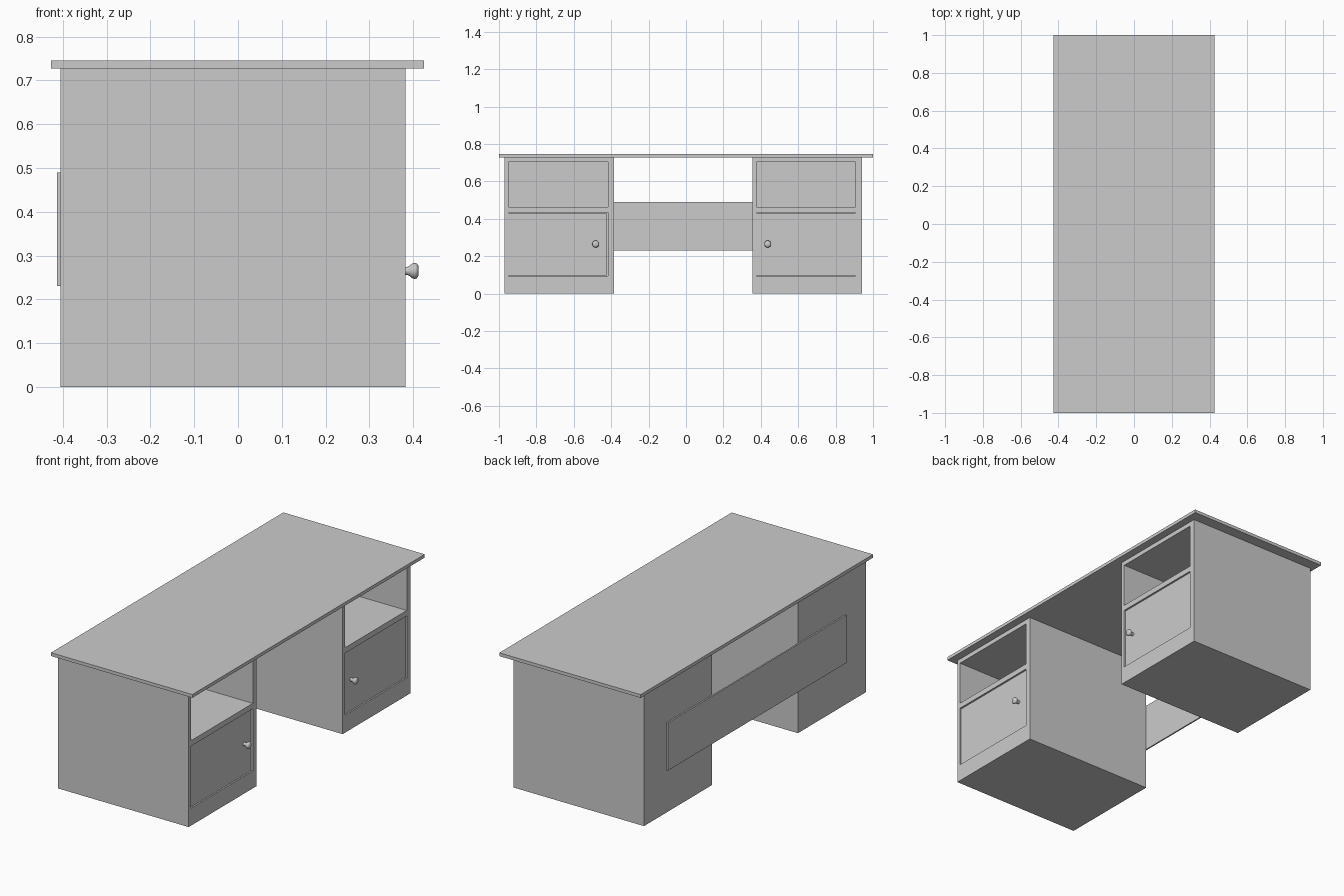
import bpy
import math

if "Cube" in bpy.data.objects:
    bpy.data.objects.remove(bpy.data.objects["Cube"])


def box(name, x, y, z):
    """Box from (min, max) ranges."""
    bpy.ops.mesh.primitive_cube_add(
        size=1, location=[sum(r) / 2 for r in (x, y, z)])
    ob = bpy.context.object
    ob.name = name
    ob.scale = [r[1] - r[0] for r in (x, y, z)]
    bpy.ops.object.transform_apply(location=False, rotation=False, scale=True)
    return ob


def carve(ob, cutter):
    """Subtract the cutter from the object, then remove it."""
    mod = ob.modifiers.new("carve", 'BOOLEAN')
    mod.operation = 'DIFFERENCE'
    mod.solver = 'EXACT'
    mod.object = cutter
    bpy.context.view_layer.objects.active = ob
    bpy.ops.object.modifier_apply(modifier=mod.name)
    bpy.data.objects.remove(cutter, do_unlink=True)


def knob(name, x, y, z, n=20):
    """Turned knob pointing along +x, spun from a (distance, radius) profile."""
    profile = [(-0.008, 0.010), (0.004, 0.009), (0.010, 0.012), (0.016, 0.017),
               (0.021, 0.0185), (0.026, 0.017), (0.030, 0.011)]
    verts = [(d, r * math.cos(2 * math.pi * i / n), r * math.sin(2 * math.pi * i / n))
             for d, r in profile for i in range(n)]
    faces = [(k * n + i, k * n + (i + 1) % n, (k + 1) * n + (i + 1) % n, (k + 1) * n + i)
             for k in range(len(profile) - 1) for i in range(n)]
    last = (len(profile) - 1) * n
    faces = [tuple(reversed(f)) for f in faces]
    faces += [tuple(range(n)), tuple(reversed(range(last, last + n)))]
    mesh = bpy.data.meshes.new(name)
    mesh.from_pydata(verts, [], [tuple(reversed(f)) for f in faces])
    ob = bpy.data.objects.new(name, mesh)
    bpy.context.collection.objects.link(ob)
    ob.location = (x, y, z)
    bpy.ops.object.select_all(action='DESELECT')
    ob.select_set(True)
    bpy.context.view_layer.objects.active = ob
    bpy.ops.object.shade_smooth_by_angle(angle=math.radians(40))


BACK, FRONT = -0.405, 0.382

# Desk top
box("desk_top", (-0.427, 0.425), (-1, 1), (0.727, 0.745))

# Two pedestals: open shelf above, cupboard with inset door below
for side, y0, gap, knob_y in (("left", -0.97, 0.007, -0.483),
                              ("right", 0.355, 0.001, 0.437)):
    inner = (y0 + 0.021, y0 + 0.552)
    body = box(side + "_pedestal", (BACK, FRONT), (y0, y0 + 0.585), (0, 0.727))
    for z in ((0.463, 0.703), (0.095, 0.433)):
        carve(body, box("cavity", (BACK + 0.022, FRONT + 0.1), inner, z))
    # Door and its knob
    box(side + "_door", (FRONT - 0.028, FRONT - 0.007),
        (inner[0] + 0.001, inner[1] - gap), (0.096, 0.430))
    knob(side + "_knob", FRONT, knob_y, 0.265)

# Back panel joining the pedestals
box("modesty_panel", (-0.413, BACK), (-0.79, 0.745), (0.23, 0.49))
